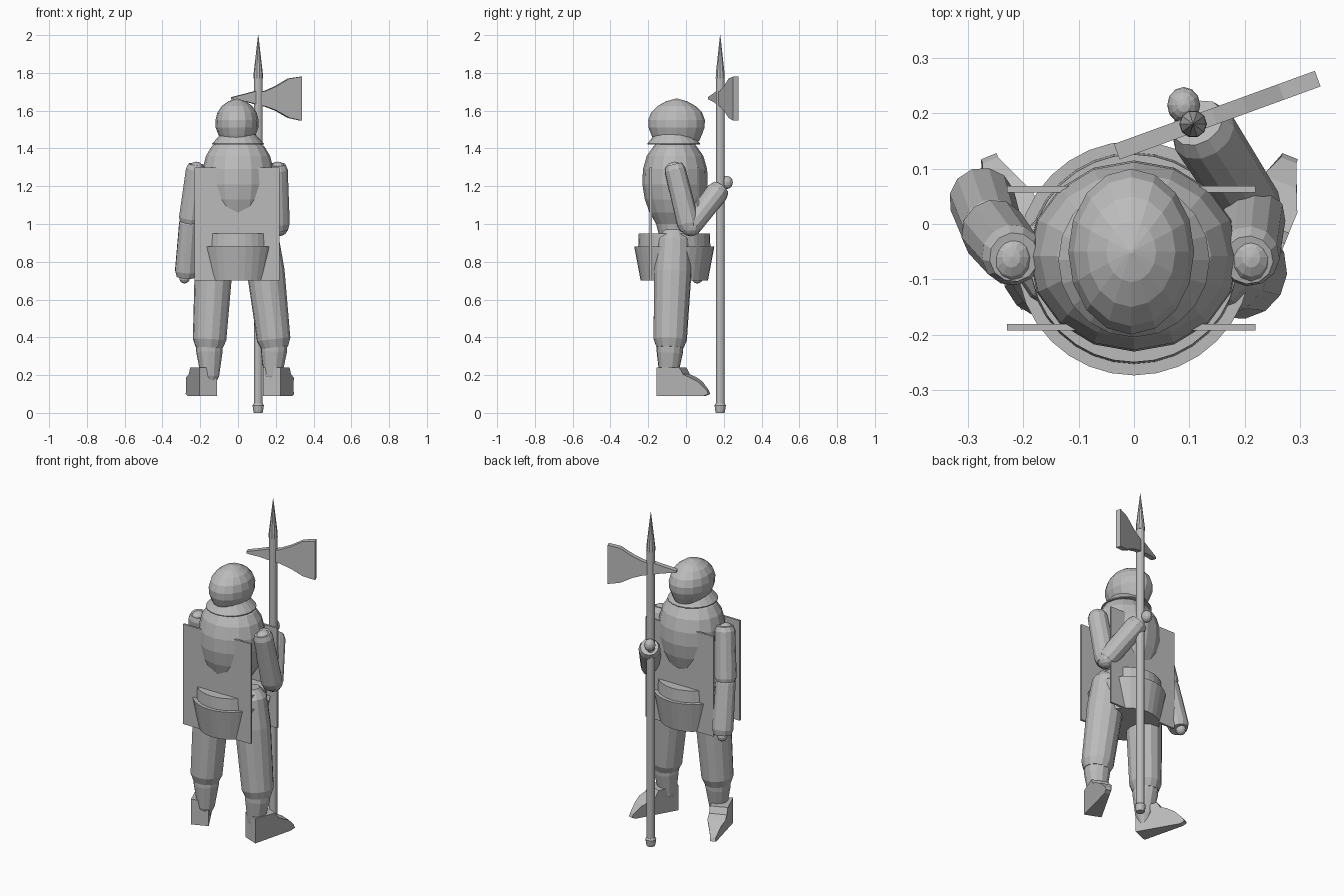
import bpy, bmesh, math
from mathutils import Vector, Matrix

if "Cube" in bpy.data.objects:
    bpy.data.objects.remove(bpy.data.objects["Cube"])

grey = bpy.data.materials.new("plain grey")
grey.diffuse_color = (0.5, 0.5, 0.5, 1)
grey.use_nodes = True
grey.node_tree.nodes["Principled BSDF"].inputs["Base Color"].default_value = grey.diffuse_color


def finish(name, bm):
    bmesh.ops.recalc_face_normals(bm, faces=bm.faces)
    mesh = bpy.data.meshes.new(name)
    bm.to_mesh(mesh)
    bm.free()
    mesh.materials.append(grey)
    ob = bpy.data.objects.new(name, mesh)
    bpy.context.collection.objects.link(ob)
    return ob


def loft(name, rings, n, turn=0.0):
    """Capped skin over rings (centre, radius_x, radius_y, rotation)."""
    bm = bmesh.new()
    loops = []
    for c, rx, ry, rot in rings:
        pts = [(2 * math.pi * (i + turn) / n) for i in range(n)]
        loops.append([bm.verts.new(Vector(c) + rot @ Vector((rx * math.cos(a), ry * math.sin(a), 0)))
                      for a in pts])
    for a, b in zip(loops, loops[1:]):
        for i in range(n):
            j = (i + 1) % n
            bm.faces.new((a[i], a[j], b[j], b[i]))
    bm.faces.new(loops[0][::-1])
    bm.faces.new(loops[-1])
    return finish(name, bm)


def turned(name, profile, n, x=0.0, y=0.0):
    """Upright part from (z, radius_x, radius_y)."""
    unit = Matrix.Identity(3)
    return loft(name, [((x, y, z), rx, ry, unit) for z, rx, ry in profile], n)


def limb(name, start, end, profile, n=12):
    """Tapered limb from (fraction along, radius)."""
    a, b = Vector(start), Vector(end)
    rot = (b - a).to_track_quat('Z', 'Y').to_matrix()
    return loft(name, [(a.lerp(b, t), r, r, rot) for t, r in profile], n)


def ball(name, centre, scale, n=12):
    bm = bmesh.new()
    bmesh.ops.create_uvsphere(bm, u_segments=n, v_segments=8, radius=1)
    bm.transform(Matrix.Translation(centre) @ Matrix.Diagonal((*scale, 1)))
    return finish(name, bm)


def slab(name, outline, thick, matrix):
    """Outline in local x/z, extruded along y."""
    bm = bmesh.new()
    sides = [[bm.verts.new((x, y, z)) for x, z in outline] for y in (-thick / 2, thick / 2)]
    n = len(outline)
    bm.faces.new(sides[0])
    bm.faces.new(sides[1][::-1])
    for i in range(n):
        j = (i + 1) % n
        bm.faces.new((sides[0][i], sides[0][j], sides[1][j], sides[1][i]))
    bm.transform(matrix)
    return finish(name, bm)


# Helmet, flared collar and torso
turned("helmet", [(1.44, .085, .12), (1.475, .1, .135), (1.51, .113, .148), (1.55, .114, .15),
                  (1.59, .104, .135), (1.625, .08, .1), (1.65, .045, .055), (1.664, .003, .003)],
       16, -.005, -.05)
turned("collar", [(1.42, .137, .14), (1.425, .137, .14), (1.475, .092, .1)], 20, 0, -.065)
turned("torso", [(.92, .09, .08), (1.0, .105, .1), (1.06, .145, .135), (1.13, .173, .16),
                 (1.21, .19, .173), (1.29, .188, .17), (1.36, .17, .15), (1.41, .14, .115),
                 (1.44, .1, .09)], 16, 0, -.058)

# Front and back hanging boards
for name, y in (("front_board", -.187), ("back_board", .063)):
    slab(name, [(-.23, .7), (.22, .7), (.22, 1.3), (-.23, 1.3)], .012, Matrix.Translation((0, y, 0)))

# Flared hip guard with a narrower waistband
turned("hip_guard", [(.7, .178, .178), (.88, .212, .212)], 32, 0, -.062)
turned("waistband", [(.86, .192, .192), (.95, .188, .188)], 32, 0, -.062)

# Legs and boots
foot = [(0, .09), (.255, .09), (.28, .1), (.272, .12), (.23, .165), (.19, .187),
        (.15, .205), (.13, .24), (0, .24)]
for side, hip, knee, ankle in (("left", -.118, -.153, -.147), ("right", .122, .194, .182)):
    limb(side + "_thigh", (hip, -.062, .965), (knee, -.085, .345),
         [(0, .055), (.08, .09), (.35, .1), (.93, .089), (1, .072)], 14)
    limb(side + "_shin", (knee, -.082, .4), (ankle, -.095, .14),
         [(0, .072), (.3, .07), (.8, .048), (1, .022)])
    sgn = -1 if side == "left" else 1
    # local x of the profile runs from heel to toe, turned outwards
    mat = (Matrix.Translation((-.158 if sgn < 0 else .178, -.137, 0))
           @ Matrix.Rotation(math.radians(90 - sgn * 22), 4, 'Z'))
    boot = slab(side + "_boot", foot, .1, Matrix.Identity(4))
    for v in boot.data.vertices:
        if v.co.x > .2:
            v.co.y *= .3 if v.co.x > .24 else .65
    boot.data.transform(mat)

# Hanging left arm
tube = [(0, .045), (.08, .056), (.9, .06), (1, .05)]
ball("left_shoulder", (-.222, -.06, 1.285), (.043, .05, .045))
limb("left_upper_arm", (-.217, -.06, 1.315), (-.257, -.01, 1.0), tube)
limb("left_forearm", (-.255, -.015, 1.03), (-.277, .05, .72), tube)
ball("left_hand", (-.283, .06, .715), (.028, .03, .03))

# Bent right arm gripping the shaft
ball("right_shoulder", (.212, -.06, 1.285), (.043, .05, .045))
limb("right_upper_arm", (.207, -.065, 1.315), (.215, .02, .97), tube)
ball("right_elbow", (.217, .025, .985), (.05, .055, .05))
limb("right_forearm", (.222, .015, .975), (.115, .183, 1.19), tube)
ball("right_hand", (.09, .215, 1.22), (.03, .033, .035))

# Pole weapon: shaft, butt cap, spike and axe head
px, py = .107, .181
turned("shaft", [(.02, .023, .023), (1.8, .023, .023)], 12, px, py)
turned("butt_cap", [(0, .023, .023), (.012, .026, .026), (.04, .03, .03), (.05, .024, .024)], 12, px, py)
turned("spike", [(1.77, .025, .025), (1.8, .024, .024), (1.86, .017, .017), (2.0, .001, .001)], 10, px, py)
tilt = Matrix.Translation((px, py, 0)) @ Matrix.Rotation(math.radians(20), 4, 'Z')
slab("axe_blade", [(0, 1.63), (.04, 1.622), (.1, 1.6), (.17, 1.562), (.24, 1.547),
                   (.24, 1.78), (.17, 1.77), (.1, 1.73), (.04, 1.705), (0, 1.697)], .03, tilt)
slab("back_pick", [(0, 1.63), (0, 1.708), (-.07, 1.69), (-.147, 1.672), (-.147, 1.66), (-.07, 1.648)],
     .03, tilt)
